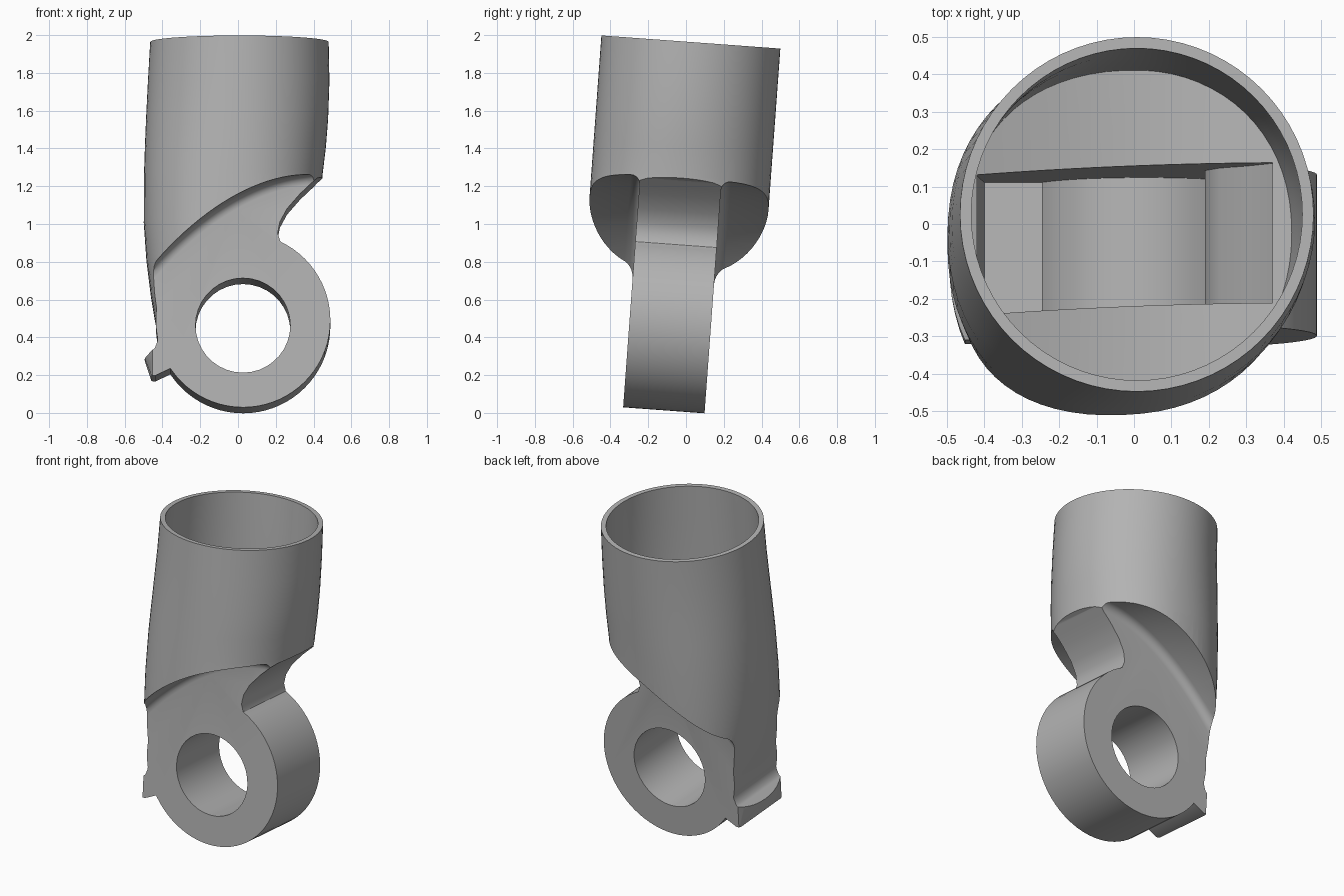
import bpy, bmesh, math
from mathutils import Matrix

if "Cube" in bpy.data.objects:
    bpy.data.objects.remove(bpy.data.objects["Cube"])

HALF = 0.216          # half thickness of the lug
TILT = math.radians(4.2)


def to_object(name, bm):
    bmesh.ops.recalc_face_normals(bm, faces=bm.faces)
    mesh = bpy.data.meshes.new(name)
    bm.to_mesh(mesh)
    bm.free()
    ob = bpy.data.objects.new(name, mesh)
    bpy.context.collection.objects.link(ob)
    return ob


def prism(name, outline, y0, y1, fillet=None):
    """Extrude an x-z outline along y; fillet rounds the edges the test picks."""
    bm = bmesh.new()
    face = bm.faces.new([bm.verts.new((x, y0, z)) for x, z in outline])
    out = bmesh.ops.extrude_face_region(bm, geom=[face])
    for v in out["geom"]:
        if isinstance(v, bmesh.types.BMVert):
            v.co.y = y1
    bmesh.ops.recalc_face_normals(bm, faces=bm.faces)
    if fillet:
        edges = [e for e in bm.edges if all(fillet(v.co) for v in e.verts)]
        bmesh.ops.bevel(bm, geom=edges, offset=0.05, segments=5, profile=0.5, affect='EDGES')
    return to_object(name, bm)


def arc(cx, cz, r, a0, a1, n):
    steps = [math.radians(a0 + (a1 - a0) * i / n) for i in range(n + 1)]
    return [(cx + r * math.cos(a), cz + r * math.sin(a)) for a in steps]


def loft(name, rings, inset=0.0, n=72):
    """Stack of rounded sections: height, left x, right x, squareness."""
    bm = bmesh.new()
    loops = []
    for z, x0, x1, p in rings:
        loop = []
        for i in range(n):
            a = 2 * math.pi * i / n
            c, s = math.cos(a), math.sin(a)
            x = (x0 + x1) / 2 + ((x1 - x0) / 2 - inset) * math.copysign(abs(c) ** (2 / p), c)
            y = (0.475 - inset) * math.copysign(abs(s) ** (2 / p), s)
            loop.append(bm.verts.new((x, y, z)))
        loops.append(loop)
    for a, b in zip(loops, loops[1:]):
        for i in range(n):
            j = (i + 1) % n
            bm.faces.new((a[i], a[j], b[j], b[i]))
    bm.faces.new(loops[0])
    bm.faces.new(loops[-1])
    return to_object(name, bm)


def combine(ob, tool, operation):
    mod = ob.modifiers.new("combine", 'BOOLEAN')
    mod.operation, mod.solver, mod.object = operation, 'EXACT', tool
    bpy.context.view_layer.objects.active = ob
    bpy.ops.object.modifier_apply(modifier=mod.name)
    bpy.data.objects.remove(tool)


def shoulder(x):
    """Height of the sweeping lower edge of the tube."""
    return 1.24 - 0.593 * max(0.45 - x, 0) ** 2


def below_shoulder(lift=0.0):
    xs = [-0.8 + 1.6 * i / 40 for i in range(41)]
    return [(x, shoulder(x) + lift) for x in xs] + [(0.8, -0.3), (-0.8, -0.3)]


# Tube skin, running down into the left side of the lug
rings = [(0.36, -0.415, 0.3, 2.9), (0.48, -0.44, 0.36, 2.8), (0.6, -0.46, 0.4, 2.7),
         (0.8, -0.485, 0.43, 2.4), (1.0, -0.499, 0.44, 2.25), (1.25, -0.498, 0.447, 2.15),
         (1.4, -0.493, 0.465, 2.1), (1.55, -0.487, 0.477, 2.05), (1.75, -0.477, 0.484, 2),
         (1.96, -0.465, 0.48, 2)]
body = loft("socket_with_lug", rings)

# Notch between tube and ring
notch = [(0.47, 1.25), (0.42, 1.225), (0.33, 1.14), (0.26, 1.06), (0.222, 0.99), (0.21, 0.93),
         (0.225, 0.885), (0.27, 0.85), (0.1, 0.5), (0.3, 0.2), (0.9, 0.2), (0.9, 1.25)]
combine(body, prism("notch_cutter", notch, -0.7, 0.7), 'DIFFERENCE')

# Ring and the small tab at its left
combine(body, prism("ring", arc(0.027, 0.467, 0.462, 0, 355, 71), -HALF - 0.02, HALF + 0.02), 'UNION')
tab = prism("tab", [(-0.3, 0.45), (-0.425, 0.42), (-0.425, 0.36), (-0.44, 0.32), (-0.495, 0.275),
                    (-0.458, 0.175), (-0.435, 0.175), (-0.34, 0.22), (-0.25, 0.25)],
            -HALF - 0.02, HALF + 0.02)
combine(tab, loft("tab_rounding", [(0, -0.494, 0.494, 2.2), (0.6, -0.494, 0.494, 2.2)]), 'INTERSECT')
combine(body, tab, 'UNION')

# Cut both sides back to the flat lug faces, with a fillet under the shoulder
for side in (-1, 1):
    cutter = prism("side_cutter", below_shoulder(), side * HALF, side * 0.8,
                   lambda co: abs(abs(co.y) - HALF) < 1e-4 and co.z > 0)
    combine(body, cutter, 'DIFFERENCE')

# Hollow the tube, then the pocket inside the lug
bore = loft("bore", rings[2:] + [(2.1, -0.46, 0.476, 2)], inset=0.03)
combine(bore, prism("bore_floor", below_shoulder(0.05), -0.9, 0.9), 'DIFFERENCE')
combine(body, bore, 'DIFFERENCE')
pocket = [(0.37, 1.4), (0.37, 1.26), (0.3, 1.16), (0.23, 1.09), (0.19, 1.0)]
pocket += arc(0.027, 0.44, 0.3, 57, 155, 14) + [(-0.4, 0.56), (-0.42, 0.8), (-0.42, 1.4)]
combine(body, prism("pocket", pocket, -0.188, 0.188), 'DIFFERENCE')

# Pin hole
combine(body, prism("pin_hole", arc(0.026, 0.44, 0.251, 0, 350, 35), -0.7, 0.7), 'DIFFERENCE')

# Lean the whole part back
body.data.transform(Matrix.Rotation(-TILT, 4, 'X') @ Matrix.Translation((0, -0.118, 0)))

grey = bpy.data.materials.new("plain_grey")
grey.use_nodes = True
grey.diffuse_color = (0.45, 0.45, 0.45, 1)
grey.node_tree.nodes["Principled BSDF"].inputs["Base Color"].default_value = (0.45, 0.45, 0.45, 1)
body.data.materials.clear()
body.data.materials.append(grey)

bpy.ops.object.select_all(action='DESELECT')
body.select_set(True)
bpy.context.view_layer.objects.active = body
bpy.ops.object.shade_smooth_by_angle(angle=math.radians(32))
